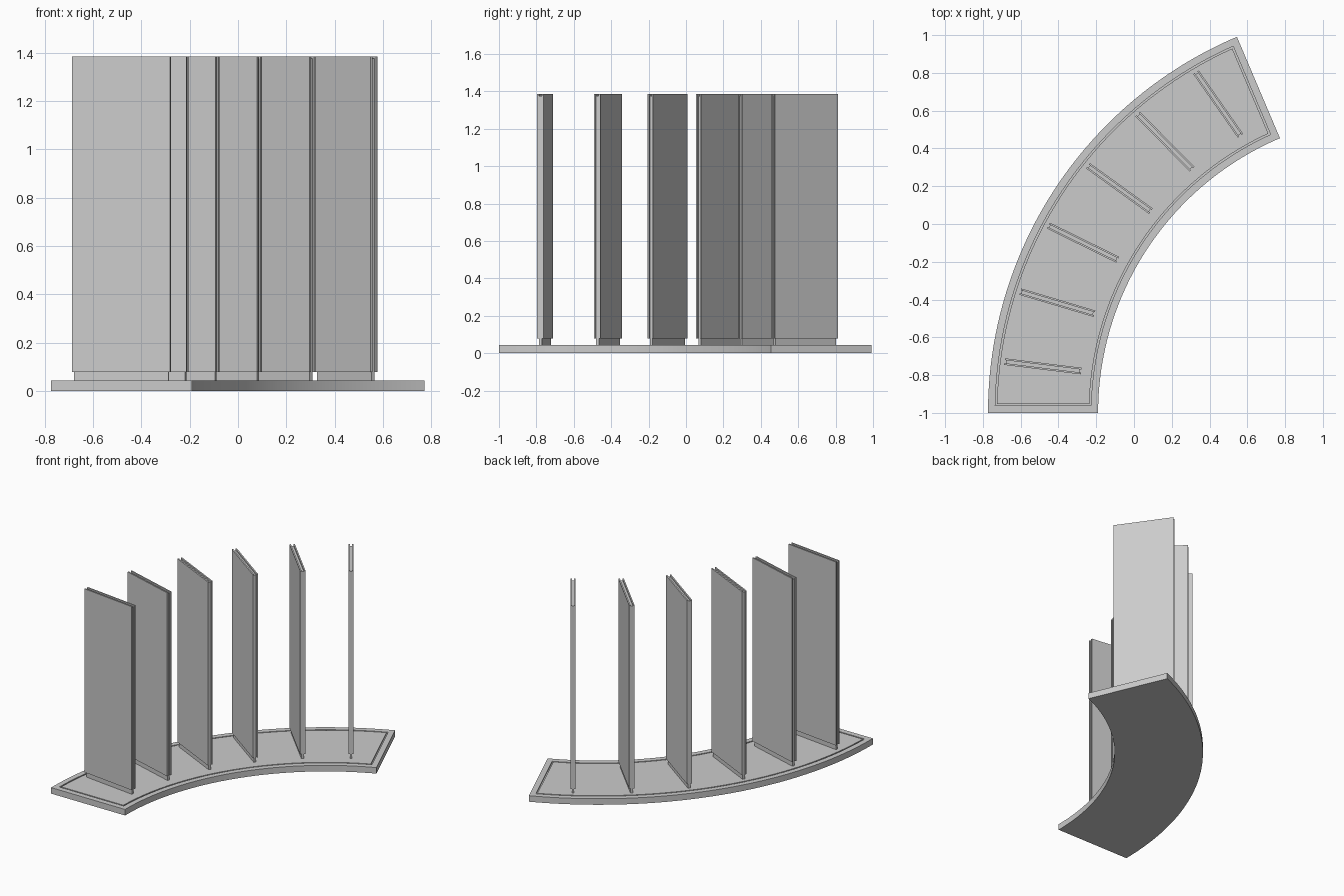
import bpy, bmesh, math
from mathutils import Matrix

if "Cube" in bpy.data.objects:
    bpy.data.objects.remove(bpy.data.objects["Cube"])

CX, CY = 1.39, -1.0            # shared centre of the curved plan
R_OUT, R_IN = 2.163, 1.58
A0, A1 = math.radians(180), math.radians(113)
FLOOR = 0.043


def make_object(name, bm):
    bmesh.ops.recalc_face_normals(bm, faces=bm.faces)
    me = bpy.data.meshes.new(name)
    bm.to_mesh(me)
    bm.free()
    ob = bpy.data.objects.new(name, me)
    bpy.context.collection.objects.link(ob)
    return ob


def outline(inset, n=48):
    """Closed arc-shaped outline, inset by the same distance on all sides."""
    pts = []
    for r, flip in ((R_OUT - inset, False), (R_IN + inset, True)):
        d = math.asin(inset / r)
        arc = [A0 - d + (A1 - A0 + 2 * d) * i / n for i in range(n + 1)]
        if flip:
            arc.reverse()
        pts += [(CX + r * math.cos(a), CY + r * math.sin(a)) for a in arc]
    return pts


def curved_base():
    # bottom, outer wall, rim, narrow groove, inner deck
    groove = FLOOR - 0.009
    rings = [(0, 0), (0, FLOOR), (0.038, FLOOR), (0.038, groove),
             (0.047, groove), (0.047, FLOOR)]
    bm = bmesh.new()
    loops = [[bm.verts.new((x, y, z)) for x, y in outline(i)] for i, z in rings]
    n = len(loops[0])
    for a, b in zip(loops, loops[1:]):
        for k in range(n):
            bm.faces.new((a[k], a[(k + 1) % n], b[(k + 1) % n], b[k]))
    for loop in (loops[0], loops[-1]):
        for k in range(n // 2 - 1):
            bm.faces.new((loop[k], loop[k + 1], loop[n - 2 - k], loop[n - 1 - k]))
    ob = make_object("curved_base", bm)
    bpy.context.view_layer.objects.active = ob
    ob.select_set(True)
    bpy.ops.object.shade_smooth_by_angle(angle=math.radians(30))


def slab(name, length, thick, z0, z1, offset, place):
    bm = bmesh.new()
    m = Matrix.Translation((0, offset, (z0 + z1) / 2)) @ Matrix.Diagonal((length, thick, z1 - z0, 1))
    bmesh.ops.create_cube(bm, size=1, matrix=place @ m)
    make_object(name, bm)


curved_base()

# six upright panels: a core standing on the deck, faced by two sheets
for k in range(6):
    a = math.radians(172.5 - 10.5 * k)
    place = (Matrix.Translation((CX + 1.888 * math.cos(a), CY + 1.888 * math.sin(a), 0))
             @ Matrix.Rotation(-math.radians(7 + 9.6 * k), 4, 'Z'))
    slab(f"panel_core_{k + 1}", 0.395, 0.016, FLOOR - 0.003, 1.375, 0, place)
    for side, s in (("left", 1), ("right", -1)):
        slab(f"panel_sheet_{side}_{k + 1}", 0.41, 0.0095, 0.078, 1.385, s * 0.01275, place)
